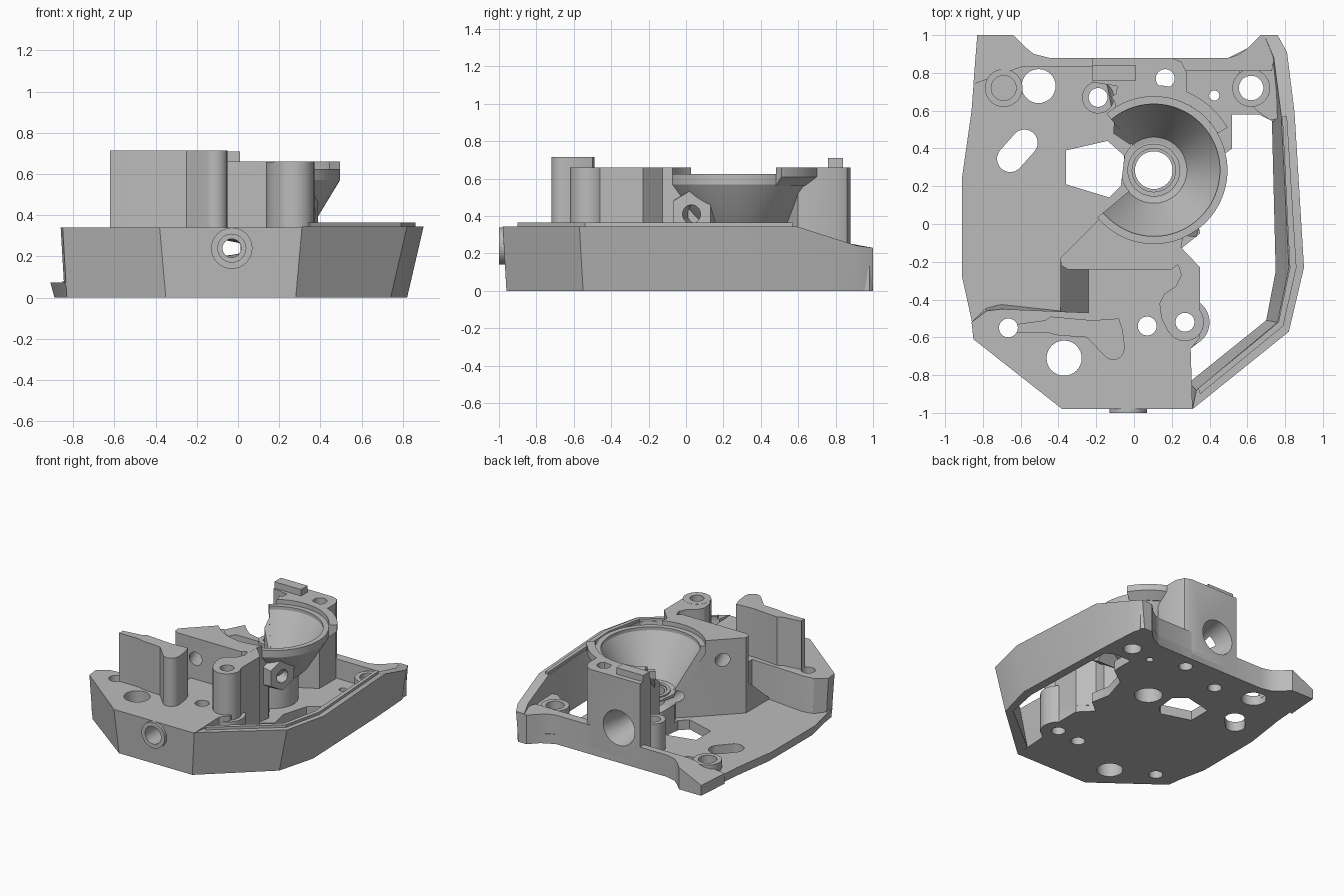
import bpy, bmesh, math
from mathutils import Vector

if "Cube" in bpy.data.objects:
    bpy.data.objects.remove(bpy.data.objects["Cube"])

grey = bpy.data.materials.new("plain grey")
grey.diffuse_color = (0.5, 0.5, 0.5, 1)
grey.use_nodes = True
grey.node_tree.nodes["Principled BSDF"].inputs["Base Color"].default_value = grey.diffuse_color
parts = []


def finish(name, bm, part=True):
    bmesh.ops.recalc_face_normals(bm, faces=bm.faces[:])
    me = bpy.data.meshes.new(name)
    bm.to_mesh(me)
    bm.free()
    ob = bpy.data.objects.new(name, me)
    bpy.context.collection.objects.link(ob)
    if part:
        me.materials.append(grey)
        parts.append(ob)
    else:
        ob.hide_render = True
    return ob


def loft(name, bottom, top, z0, z1, part=True):
    """Solid between two outlines; z1 is a height or a rule f(x, y)."""
    bm = bmesh.new()
    lo = [bm.verts.new((x, y, z0)) for x, y in bottom]
    hi = [bm.verts.new((x, y, z1(x, y) if callable(z1) else z1)) for x, y in top]
    n = len(lo)
    bm.faces.new(lo)
    bm.faces.new(hi)
    for i in range(n):
        j = (i + 1) % n
        bm.faces.new((lo[i], lo[j], hi[j], hi[i]))
    return finish(name, bm, part)


def prism(name, pts, z0, z1, part=True):
    return loft(name, pts, pts, z0, z1, part)


def cyl(name, p0, p1, r0, r1=None, n=32, part=True):
    p0, p1 = Vector(p0), Vector(p1)
    d = p1 - p0
    bm = bmesh.new()
    bmesh.ops.create_cone(bm, cap_ends=True, segments=n, radius1=r0,
                          radius2=r0 if r1 is None else r1, depth=d.length)
    q = d.to_track_quat('Z', 'Y')
    for v in bm.verts:
        v.co = q @ v.co + (p0 + p1) / 2
    return finish(name, bm, part)


def post(name, x, y, r, z0, z1, part=True):
    return cyl(name, (x, y, z0), (x, y, z1), r, part=part)


def arc(cx, cy, r, a0, a1, n):
    return [(cx + r * math.cos(math.radians(a0 + (a1 - a0) * i / n)),
             cy + r * math.sin(math.radians(a0 + (a1 - a0) * i / n))) for i in range(n + 1)]


def bridge(name, rings, closed=False):
    """Skin a list of equal point rings, capping the ends if open."""
    bm = bmesh.new()
    vs = [[bm.verts.new(p) for p in r] for r in rings]
    for a, b in zip(vs, vs[1:]):
        for k in range(len(a)):
            m = (k + 1) % len(a)
            bm.faces.new((a[k], a[m], b[m], b[k]))
    if not closed:
        bm.faces.new(vs[0])
        bm.faces.new(vs[-1])
    bmesh.ops.remove_doubles(bm, verts=bm.verts[:], dist=1e-5)
    return finish(name, bm)


def strip(name, outer, inner, outer_b, inner_b, z0, ztop):
    """Wall following a path, with its own outline at top and bottom."""
    return bridge(name, [((*ob, z0), (*o, ztop(*o)), (*i, ztop(*i)), (*ib, z0))
                         for o, i, ob, ib in zip(outer, inner, outer_b, inner_b)])


def revolve(name, profile, cx, cy, a0, a1, n):
    """Profile of (radius, height) swept about a vertical axis."""
    cols = [arc(cx, cy, r, a0, a1, n) for r, z in profile]
    return bridge(name, [[(*c[i], p[1]) for c, p in zip(cols, profile)] for i in range(n + 1)],
                  a1 - a0 >= 360)


def ring(name, x, y, r0, r1, z0, z1):
    return revolve(name, [(r0, z0), (r1, z0), (r1, z1), (r0, z1)], x, y, 0, 360, 32)


def volume(me):
    bm = bmesh.new()
    bm.from_mesh(me)
    v = abs(bm.calc_volume())
    bm.free()
    return v


def touches(a, b):
    for k in range(3):
        p, q = [v.co[k] for v in a.data.vertices], [v.co[k] for v in b.data.vertices]
        if min(p) >= max(q) or min(q) >= max(p):
            return False
    return True


def cut(ob, cutters):
    for c in cutters:
        if not touches(ob, c):
            continue
        before = volume(ob.data)
        for solver in ('MANIFOLD', 'EXACT', 'FLOAT'):
            m = ob.modifiers.new("cut", 'BOOLEAN')
            m.operation, m.solver, m.object = 'DIFFERENCE', solver, c
            dg = bpy.context.evaluated_depsgraph_get()
            me = bpy.data.meshes.new_from_object(ob.evaluated_get(dg))
            ob.modifiers.clear()
            if before * .2 < volume(me) < before - 1e-6:
                ob.data = me
                break


BX, BY = 0.105, 0.285   # bowl centre

# floor plate, open along the right side, flared on the left
floor_top = [(-.83, 1), (-.64, 1), (-.58, .94), (-.53, .9), (-.45, .88), (.5, .88), (.6, .93), (.67, 1),
             (.74, 1), (.76, .85), (.74, .54), (.66, .58), (.52, .58), (.52, .4), (.38, .3), (.32, .1),
             (.35, -.05), (.25, -.13), (.35, -.23), (.35, -.42), (.38, -.5), (.35, -.62), (.3, -.66),
             (.28, -.96), (-.35, -.96), (-.84, -.6), (-.91, -.28), (-.91, .25), (-.86, .6)]
loft("floor_plate", [(x + .02 if x < -.8 else x, y) for x, y in floor_top], floor_top, 0, .075)

# raised front body
inside = [(.3, -.66), (.35, -.6), (.35, -.23), (.25, -.13), (-.2, -.15), (-.24, -.2), (-.24, -.47)]
front_top = [(-.86, -.52), (-.85, -.61), (-.38, -.98), (.31, -.98)] + inside + [(-.7, -.45), (-.78, -.46)]
front_low = [(-.84, -.52), (-.83, -.6), (-.35, -.96), (.28, -.96)] + inside + [(-.7, -.42), (-.78, -.44)]
loft("front_body", front_low, front_top, 0, .34)
prism("inner_ramp", [(-.39, -.47), (-.24, -.47), (-.24, -.18), (-.39, -.18)], .05,
      lambda x, y: .08 + (y + .47) * .85)

# flared right wall with a raised ridge
slope = lambda x, y: .345 if y < .59 else max(.23, .345 - (y - .59) * .32)
strip("right_wall", [(.31, -.98), (.82, -.57), (.90, -.23), (.85, .59), (.81, .91), (.76, 1)],
      [(.33, -.88), (.76, -.52), (.82, -.23), (.78, .57), (.74, .88), (.69, 1)],
      [(.28, -.96), (.74, -.55), (.82, -.25), (.79, .58), (.77, .91), (.74, 1)],
      [(.29, -.84), (.70, -.51), (.75, -.25), (.73, .55), (.72, .86), (.68, 1)], 0, slope)
ro = [(.35, -.90), (.79, -.54), (.86, -.23), (.81, .57)]
ri = [(.34, -.87), (.765, -.52), (.825, -.23), (.785, .57)]
strip("wall_ridge", ro, ri, ro, ri, .33, lambda x, y: .365)

# back edge and corners
prism("back_right_bar", [(.2, .81), (.73, .81), (.76, .98), (.74, 1), (.67, 1), (.6, .93), (.55, .895),
      (.5, .88), (.2, .88)], 0, .225)
prism("back_right_gusset", [(.56, .82), (.55, .70), (.65, .6), (.72, .55), (.78, .56), (.75, .85)], 0, .2)
post("back_right_boss", .62, .72, .1, 0, .21)
prism("back_left_bar", [(-.83, 1), (-.64, 1), (-.58, .94), (-.53, .9), (-.45, .88), (-.1, .88), (-.1, .83),
      (-.6, .83), (-.85, .74)], 0, lambda x, y: .08 + max(0, min(.09, (x + .83) * .6)))
ring("back_left_boss", -.69, .72, .066, .1, .05, .14)
post("pin_boss", -.19, .67, .085, 0, .3)

# block behind the bowl and its key plate
back_block = prism("back_block", [(-.22, .88), (.2, .88), (.25, .86), (.28, .8), (.28, .6), (.1, .5),
                   (-.02, .42), (-.11, .48), (-.09, .73), (-.22, .75)], .05, .66)
prism("key_plate", [(-.22, .76), (.01, .76), (.01, .84), (-.22, .84)], .62, .71)

# block in front of the bowl, with a curved web reaching the post
front_block = prism("bowl_front_block", [(-.39, -.18), (-.16, .05), (0, .2), (.2, .1), (.27, -.01),
                    (.25, -.12), (.25, -.2), (.2, -.24), (-.35, -.24), (-.385, -.22)], .05, .66)
prism("post_web", [(.35, -.5), (.35, -.23), (.25, -.125), (.1, -.125), (.1, -.2), (.18, -.19), (.235, -.22),
      (.25, -.27), (.22, -.33), (.16, -.37), (.135, -.42), (.145, -.5), (.18, -.57), (.24, -.615)], .05, .659)

# bowl, open on its left, with a raised band at the back
revolve("bowl", [(.12, .29), (.175, .30), (.35, .60), (.35, .625), (.39, .625), (.39, .57), (.25, .34),
                 (.2, .29)], BX, BY, -140, 130, 64)
revolve("bowl_band", [(.375, .56), (.39, .56), (.45, .61), (.45, .66), (.39, .66), (.39, .62)],
        BX, BY, 30, 120, 24)
post("bowl_neck", BX, BY, .175, 0, .295)
ring("neck_rim", BX, BY, .115, .14, .29, .305)

# angled hexagonal side boss
side_boss = cyl("side_boss", (.12, .10, .42), (.36, .03, .42), .17, .12, n=6)

# posts on the front body
post("front_post_foot", .27, -.52, .13, 0, .3)
post("front_post", .27, -.52, .1, .2, .66)
prism("front_tower", [(-.62, -.53), (-.47, -.51), (-.44, -.49), (-.22, -.51), (-.08, -.5), (-.06, -.56),
      (-.05, -.64)] + arc(-.11, -.66, .06, 0, -130, 6) + [(-.25, -.6), (-.4, -.59), (-.46, -.575),
      (-.62, -.575)], .3, .715)
cyl("front_collar", (-.03, -1, .24), (-.03, -.9, .24), .1)

# cutters: upright holes, pockets and cross holes
cutters = [post("hole_cutter", x, y, r, -.1, 1, False) for x, y, r in (
    (BX, BY, .1), (-.505, .73, .09), (-.19, .67, .05), (.165, .77, .05), (.62, .72, .065), (.425, .68, .027),
    (-.665, -.55, .05), (-.37, -.71, .093), (.07, -.54, .05), (.27, -.52, .05), (-.692, .721, .064))]
cutters += [
    prism("slot_cutter", arc(-.58, .43, .07, -40, 140, 12) + arc(-.655, .345, .07, 140, 320, 12), -.1, .3, False),
    prism("window_cutter", [(-.36, .39), (-.14, .44), (-.05, .36), (-.07, .2), (-.13, .14), (-.36, .21)],
          -.1, .9, False),
    cyl("axis_cutter", (-.03, -1.1, .24), (-.03, 1.1, .24), .045, part=False),
    cyl("front_cutter", (-.03, -1.1, .24), (-.03, -.85, .24), .068, part=False),
    cyl("back_cutter", (-.04, .95, .27), (-.04, .6, .27), .15, .08, part=False),
    cyl("cross_cutter", (-.15, -.35, .5), (-.33, .08, .5), .05, part=False),
    cyl("side_cutter", (.27, .056, .41), (.46, 0, .41), .05, part=False)]
bowl_cutters = [cyl("bowl_cutter", (BX, BY, .28), (BX, BY, .63), .165, .375, 64, False),
                cyl("rim_cutter", (BX, BY, .6), (BX, BY, .8), .389, n=64, part=False)]
skip = {"right_wall", "wall_ridge", "key_plate", "bowl", "bowl_band", "neck_rim", "back_left_boss"}
for ob in list(parts):
    if ob.name not in skip:
        cut(ob, cutters + (bowl_cutters if ob in (back_block, front_block, side_boss) else []))
for c in cutters + bowl_cutters:
    bpy.data.objects.remove(c)

# smooth the round surfaces, keep the edges sharp
bpy.ops.object.select_all(action='DESELECT')
for ob in parts:
    ob.select_set(True)
bpy.context.view_layer.objects.active = parts[0]
bpy.ops.object.shade_smooth_by_angle(angle=math.radians(30))
